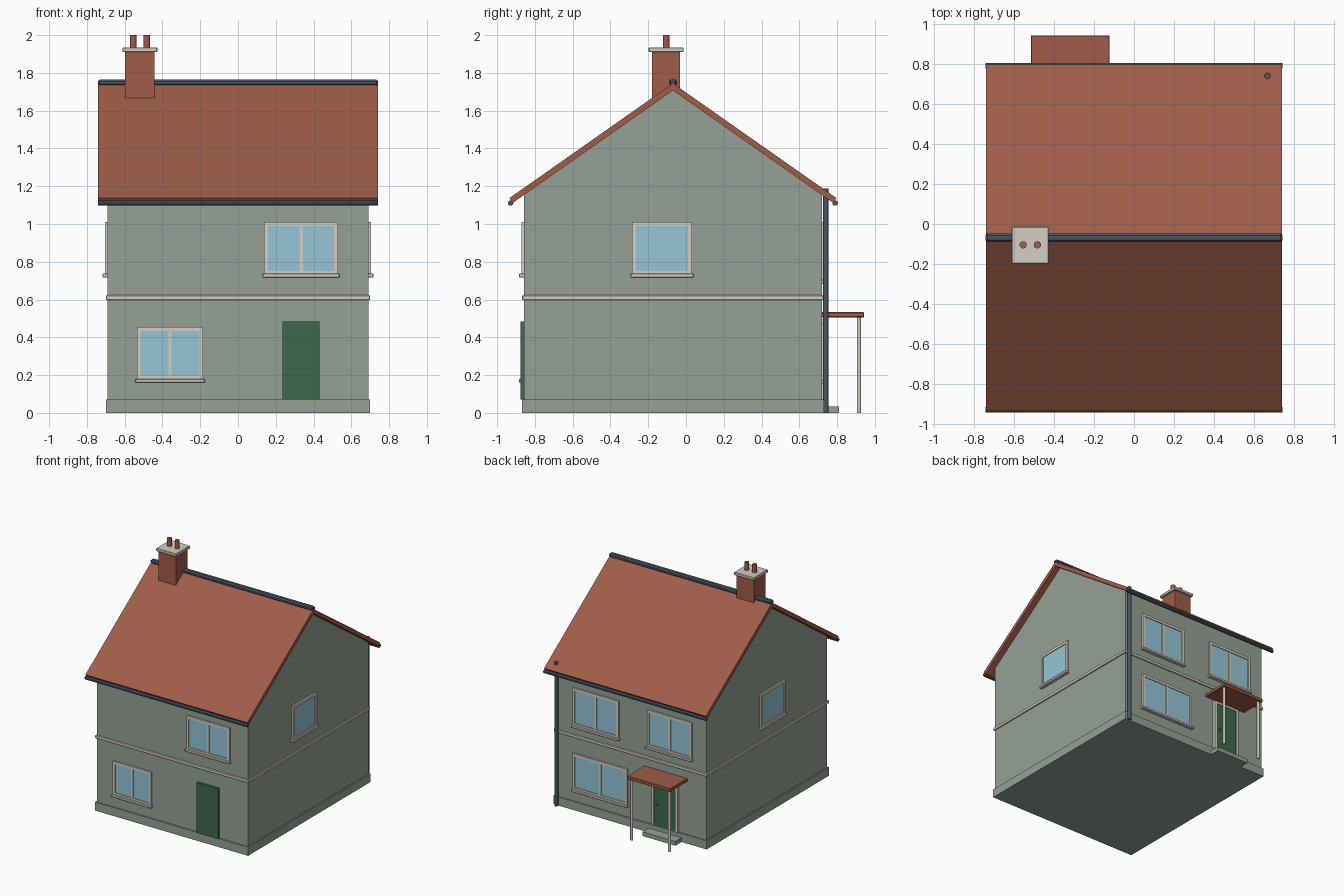
import bpy, bmesh, math
from mathutils import Matrix, Vector

if "Cube" in bpy.data.objects:
    bpy.data.objects.remove(bpy.data.objects["Cube"])


def mat(name, r, g, b):
    m = bpy.data.materials.new(name)
    lin = [((c / 255 + 0.055) / 1.055) ** 2.4 for c in (r, g, b)]
    m.diffuse_color = (*lin, 1)
    m.use_nodes = True
    m.node_tree.nodes["Principled BSDF"].inputs["Base Color"].default_value = m.diffuse_color
    return m


WALL = mat("wall_render", 150, 161, 151)
ROOF = mat("terracotta", 160, 92, 72)
TRIM = mat("pale_stone", 212, 206, 196)
GLASS = mat("window_glass", 150, 197, 215)
DOOR = mat("door_green", 62, 104, 78)
SLATE = mat("slate_grey", 76, 84, 98)


def finish(bm, name, material, matrix=None):
    if matrix:
        bm.transform(matrix)
    bmesh.ops.recalc_face_normals(bm, faces=bm.faces)
    me = bpy.data.meshes.new(name)
    bm.to_mesh(me)
    bm.free()
    me.materials.append(material)
    ob = bpy.data.objects.new(name, me)
    bpy.context.collection.objects.link(ob)
    return ob


def boxes(name, material, spans, matrix=None, bevel=0):
    """Each span is (x0, x1, y0, y1, z0, z1)."""
    bm = bmesh.new()
    for x0, x1, y0, y1, z0, z1 in spans:
        m = Matrix.Translation(((x0 + x1) / 2, (y0 + y1) / 2, (z0 + z1) / 2))
        m = m @ Matrix.Diagonal((x1 - x0, y1 - y0, z1 - z0, 1))
        bmesh.ops.create_cube(bm, size=1, matrix=m)
    if bevel:
        bmesh.ops.bevel(bm, geom=bm.edges[:], offset=bevel, segments=1, affect='EDGES')
    return finish(bm, name, material, matrix)


def rod(name, material, a, b, r, sides=8):
    a, b = Vector(a), Vector(b)
    d = b - a
    bm = bmesh.new()
    m = Matrix.Translation((a + b) / 2) @ d.to_track_quat('Z', 'Y').to_matrix().to_4x4()
    m = m @ Matrix.Rotation(math.pi / sides, 4, 'Z')
    bmesh.ops.create_cone(bm, cap_ends=True, segments=sides, radius1=r, radius2=r,
                          depth=d.length, matrix=m)
    ob = finish(bm, name, material)
    if sides > 8:
        for p in ob.data.polygons:
            p.use_smooth = len(p.vertices) == 4
    return ob


def extrude_x(name, material, profile, half):
    """Extrude a (y, z) outline across the width of the house."""
    bm = bmesh.new()
    f = bm.faces.new([bm.verts.new((-half, y, z)) for y, z in profile])
    res = bmesh.ops.extrude_face_region(bm, geom=[f])
    bmesh.ops.translate(bm, vec=(2 * half, 0, 0),
                        verts=[v for v in res["geom"] if isinstance(v, bmesh.types.BMVert)])
    return finish(bm, name, material)


MID = -0.069             # ridge line
FRONT, BACK = MID - 0.788, MID + 0.788

# House body with gables, plinth and string course
extrude_x("walls", WALL, [(FRONT, 0.03), (BACK, 0.03), (BACK, 1.16),
                          (MID, 1.715), (FRONT, 1.16)], 0.69)
boxes("plinth", WALL, [(-0.70, 0.70, FRONT - 0.011, BACK + 0.011, 0, 0.07)])
boxes("string_course", TRIM, [(-0.70, 0.70, FRONT - 0.01, BACK + 0.01, 0.598, 0.623)], bevel=0.003)

# Roof, ridge and gutters
extrude_x("roof", ROOF, [(MID - 0.866, 1.137), (MID, 1.745), (MID + 0.866, 1.137),
                         (MID + 0.848, 1.112), (MID, 1.707), (MID - 0.848, 1.112)], 0.74)
boxes("ridge_cap", SLATE, [(-0.742, 0.742, MID - 0.021, MID + 0.021, 1.733, 1.764)], bevel=0.009)
for side, label in ((-1, "front"), (1, "back")):
    y = MID + side * 0.859
    rod(label + "_gutter", SLATE, (-0.742, y, 1.111), (0.742, y, 1.111), 0.015)
rod("drainpipe", SLATE, (0.667, 0.74, 0), (0.667, 0.74, 1.187), 0.015, 12)

# Chimney
boxes("chimney_stack", ROOF, [(-0.598, -0.442, -0.181, -0.031, 1.55, 1.912)])
boxes("chimney_cap", TRIM, [(-0.612, -0.427, -0.198, -0.013, 1.91, 1.935)], bevel=0.004)
for i, x in enumerate((-0.554, -0.483)):
    rod("chimney_pot_%d" % (i + 1), ROOF, (x, -0.104, 1.93), (x, -0.104, 2.0), 0.018, 12)

# Wall frames: local x runs along the wall, local -y points outward
SIDES = {"front": (0, (0, FRONT, 0)), "right": (90, (0.69, 0, 0)),
         "back": (180, (0, BACK, 0)), "left": (-90, (-0.69, 0, 0))}


def on_wall(side):
    deg, pos = SIDES[side]
    return Matrix.Translation(pos) @ Matrix.Rotation(math.radians(deg), 4, 'Z')


def window(name, side, c, w, z0, z1, panes=2):
    """c is the centre in world x or y, z0 the sill top, z1 the frame top."""
    if side in ("back", "left"):
        c = -c
    m = on_wall(side)
    a, b, t = c - w / 2, c + w / 2, 0.021
    bars = [(a, a + t, -0.014, 0.01, z0, z1), (b - t, b, -0.014, 0.01, z0, z1),
            (a + t, b - t, -0.014, 0.01, z1 - t, z1), (a + t, b - t, -0.014, 0.01, z0, z0 + 0.015)]
    if panes == 2:
        bars.append((c - 0.009, c + 0.009, -0.012, 0.01, z0 + 0.015, z1 - t))
    boxes(name + "_frame", TRIM, bars, m)
    boxes(name + "_glass", GLASS, [(a + 0.01, b - 0.01, -0.007, 0.002, z0 + 0.005, z1 - 0.01)], m)
    boxes(name + "_sill", TRIM, [(a - 0.008, b + 0.008, -0.027, 0.01, z0 - 0.02, z0)], m, 0.003)


# Windows
window("front_upper_window", "front", 0.334, 0.392, 0.737, 1.01)
window("front_lower_window", "front", -0.36, 0.352, 0.18, 0.454)
window("right_window", "right", -0.127, 0.317, 0.737, 1.01, 1)
window("left_window", "left", -0.137, 0.317, 0.737, 1.01, 1)
window("back_upper_window_a", "back", 0.315, 0.42, 0.705, 1.01)
window("back_upper_window_b", "back", -0.36, 0.41, 0.71, 1.01)
window("back_lower_window", "back", 0.275, 0.50, 0.175, 0.468)

# Doors
boxes("front_door", DOOR, [(0.235, 0.432, -0.02, 0.01, 0.07, 0.485)], on_wall("front"))
boxes("back_door", DOOR, [(0.22, 0.42, -0.016, 0.01, 0.07, 0.475)], on_wall("back"))
boxes("back_door_frame", TRIM, [(0.20, 0.22, -0.02, 0.01, 0.07, 0.495),
                                (0.42, 0.44, -0.02, 0.01, 0.07, 0.495),
                                (0.22, 0.42, -0.02, 0.01, 0.475, 0.495)], on_wall("back"))
rod("back_door_knob", ROOF, (-0.25, 0.73, 0.25), (-0.25, 0.745, 0.25), 0.008)

# Back porch: canopy, posts and step
boxes("porch_canopy", ROOF, [(-0.516, -0.122, 0.71, 0.943, 0.506, 0.533)], bevel=0.003)
for x, label in ((-0.49, "left"), (-0.145, "right")):
    rod(label + "_porch_post", TRIM, (x, 0.916, 0), (x, 0.916, 0.51), 0.011, 12)
boxes("porch_step", WALL, [(-0.47, -0.17, 0.70, 0.81, 0, 0.035)])
